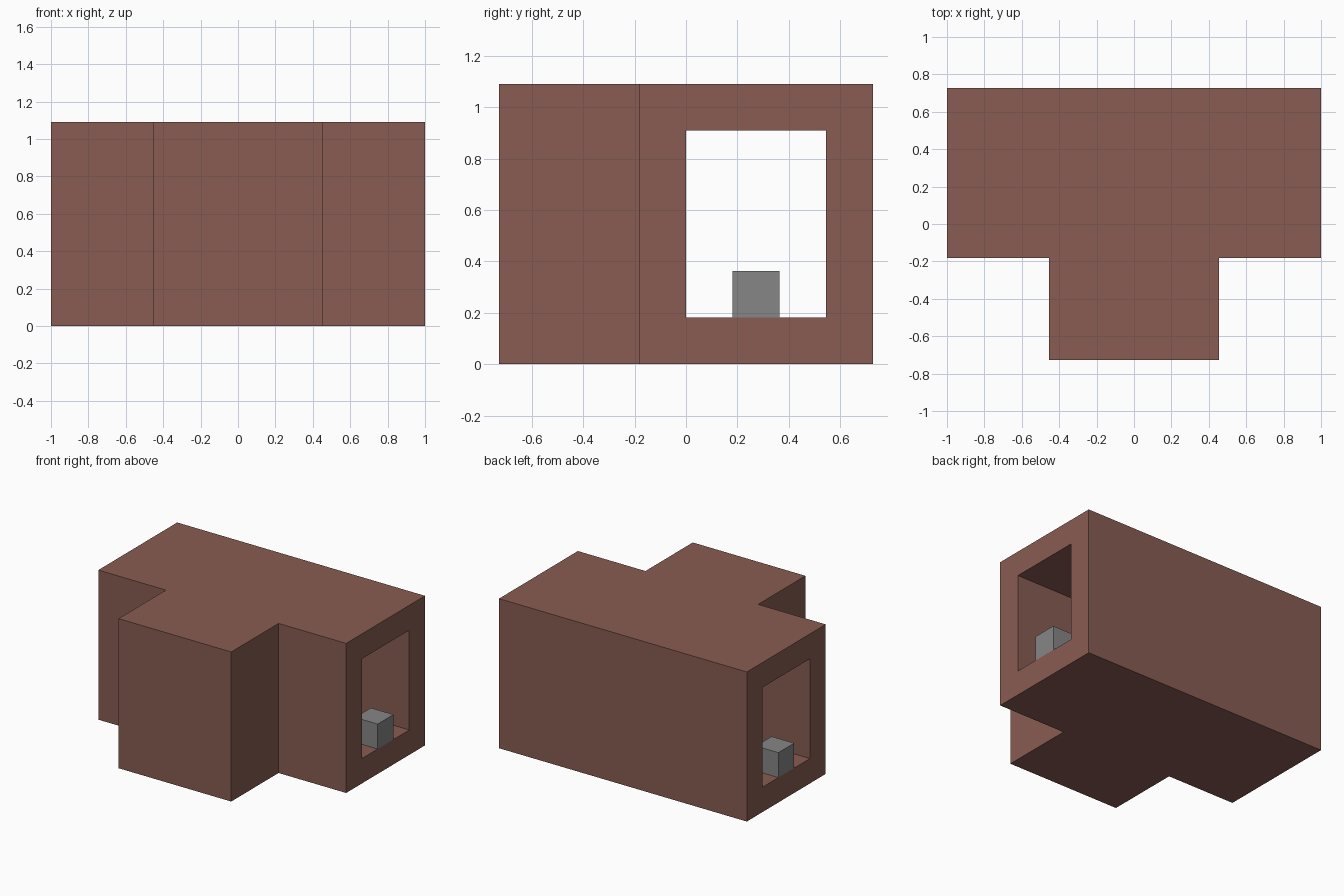
import bpy, bmesh

# Remove the default cube
if "Cube" in bpy.data.objects:
    bpy.data.objects.remove(bpy.data.objects["Cube"], do_unlink=True)

U = 2 / 11  # grid step: the hall is eleven steps wide


def make_material(name, color):
    mat = bpy.data.materials.new(name)
    mat.use_nodes = True
    mat.diffuse_color = color
    mat.node_tree.nodes["Principled BSDF"].inputs["Base Color"].default_value = color
    return mat


def make_prism(name, outline, bottom, top, mat):
    """Extrude a plan outline, given in grid steps, from bottom to top."""
    bm = bmesh.new()
    base = bm.faces.new([bm.verts.new((x * U, y * U, bottom * U)) for x, y in outline])
    walls = bmesh.ops.extrude_face_region(bm, geom=[base])
    lifted = [v for v in walls["geom"] if isinstance(v, bmesh.types.BMVert)]
    bmesh.ops.translate(bm, verts=lifted, vec=(0, 0, (top - bottom) * U))
    bmesh.ops.recalc_face_normals(bm, faces=bm.faces)
    mesh = bpy.data.meshes.new(name)
    bm.to_mesh(mesh)
    bm.free()
    mesh.materials.append(mat)
    obj = bpy.data.objects.new(name, mesh)
    bpy.context.collection.objects.link(obj)
    return obj


def rectangle(x0, x1, y0, y1):
    return [(x0, y0), (x1, y0), (x1, y1), (x0, y1)]


brown = make_material("brown", (0.246, 0.107, 0.084, 1))
grey = make_material("grey", (0.238, 0.238, 0.238, 1))

# T-shaped hall, the stem pointing to the front
half_plan = [(2.5, -4), (2.5, -1), (5.5, -1), (5.5, 4)]
plan = half_plan + [(-x, y) for x, y in reversed(half_plan)]
hall = make_prism("hall", plan, 0, 6, brown)

# Passage running through the hall from end to end
cutter = make_prism("passage_cutter", rectangle(-7, 7, 0, 3), 1, 5, brown)
cutter.hide_render = True
cut = hall.modifiers.new("passage", 'BOOLEAN')
cut.operation = 'DIFFERENCE'
cut.solver = 'EXACT'
cut.object = cutter
bpy.context.view_layer.objects.active = hall
bpy.ops.object.modifier_apply(modifier=cut.name)
bpy.data.objects.remove(cutter, do_unlink=True)

# Small step block at the mouth of the passage on each end
for name, x in (("left_block", 4.5), ("right_block", -5.5)):
    make_prism(name, rectangle(x, x + 1, 1, 2), 1, 2, grey)
